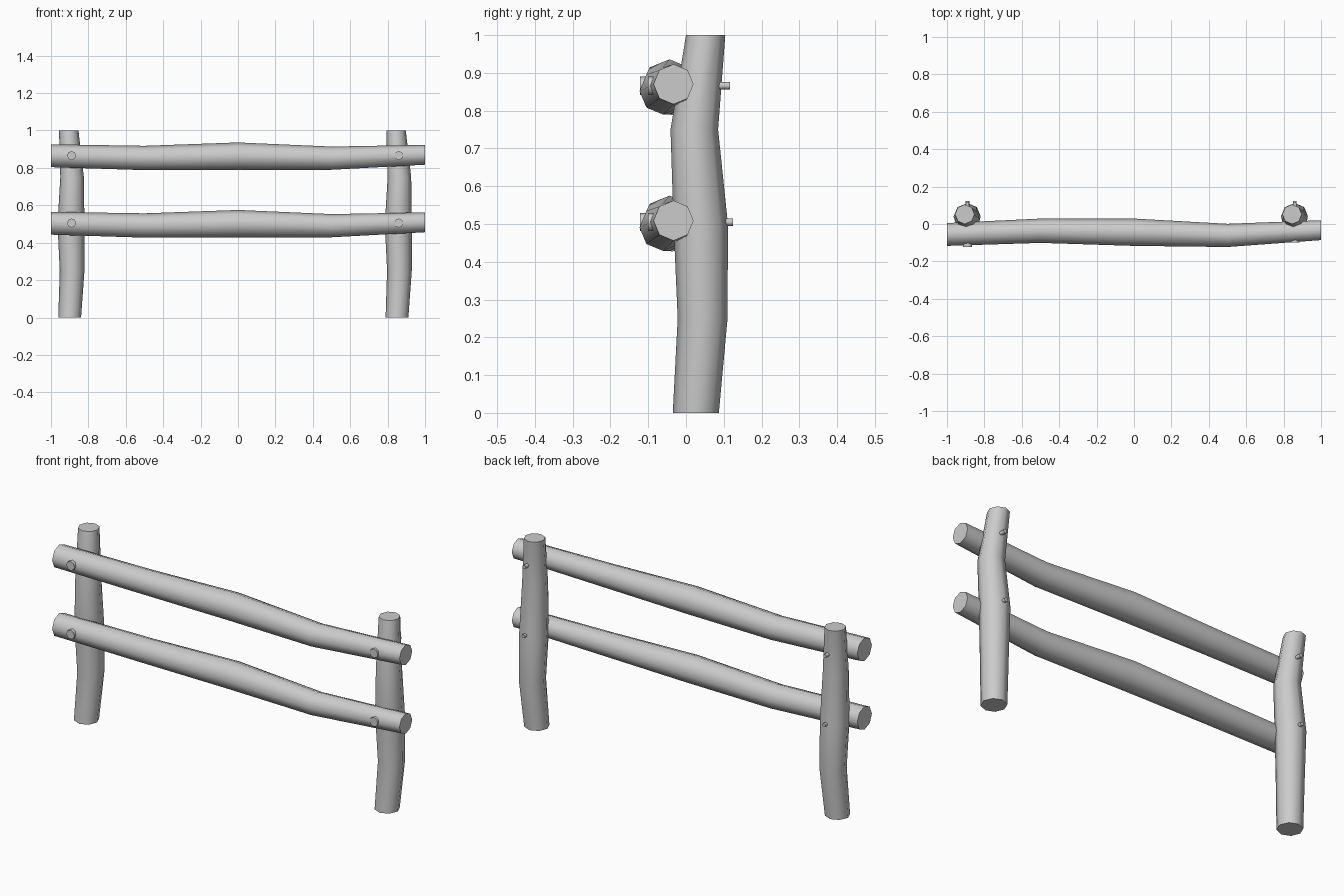
import bpy, bmesh
from math import cos, sin, tau
from mathutils import Vector

cube = bpy.data.objects.get("Cube")
if cube:
    bpy.data.objects.remove(cube, do_unlink=True)

mat = bpy.data.materials.new("weathered_grey")
mat.use_nodes = True
GREY = (0.6, 0.6, 0.6, 1)
mat.diffuse_color = GREY
mat.node_tree.nodes["Principled BSDF"].inputs["Base Color"].default_value = GREY


def log(name, rings, axis, location=(0, 0, 0), sides=8):
    """Skin rings of (centre, radius), square to one axis, into a capped log."""
    bm = bmesh.new()
    u, v = [Vector([float(i == k) for i in range(3)]) for k in range(3) if k != axis]
    loops = []
    for centre, radius in rings:
        loops.append([bm.verts.new(Vector(centre) + radius * (u * cos(tau * i / sides) + v * sin(tau * i / sides)))
                      for i in range(sides)])
    for a, b in zip(loops, loops[1:]):
        for i in range(sides):
            j = (i + 1) % sides
            bm.faces.new((a[i], a[j], b[j], b[i])).smooth = True
    for cap in (loops[0], loops[-1]):
        bm.faces.new(cap)
    bmesh.ops.recalc_face_normals(bm, faces=bm.faces)
    mesh = bpy.data.meshes.new(name)
    bm.to_mesh(mesh)
    bm.free()
    mesh.materials.append(mat)
    obj = bpy.data.objects.new(name, mesh)
    obj.location = location
    bpy.context.collection.objects.link(obj)


# Crooked upright posts, centred on their own bolt line
POST = [((-0.01, 0.026, 0), 0.061), ((0.003, 0.044, 0.25), 0.066), ((-0.003, 0.039, 0.5), 0.072),
        ((0.003, 0.022, 0.75), 0.063), ((-0.015, 0.052, 1), 0.052)]

# Crooked rails, thickest at mid span
RAIL = [((-1, -0.056, 0.003), 0.061), ((-0.5, -0.036, -0.009), 0.065), ((0, -0.044, 0.001), 0.073),
        ((0.5, -0.061, -0.01), 0.062), ((1, -0.033, 0.008), 0.053)]

SIDES = {"right": (-0.89, -0.122), "left": (0.86, -0.1)}
LEVELS = {"upper": (0.862, 0.117), "lower": (0.501, 0.124)}

for side, (x, _) in SIDES.items():
    log(side + "_post", POST, 2, (x, 0, 0))

for level, (z, tip) in LEVELS.items():
    log(level + "_rail", RAIL, 0, (0, 0, z))
    # Bolts: a broad head in front, a thin shank poking out behind
    for side, (x, front) in SIDES.items():
        at = (x, 0, z + 0.004)
        log(f"{level}_{side}_bolt_head", [((0, front, 0), 0.024), ((0, front + 0.03, 0), 0.024)], 1, at)
        log(f"{level}_{side}_bolt_shank", [((0, front + 0.03, 0), 0.01), ((0, tip, 0), 0.01)], 1, at)
